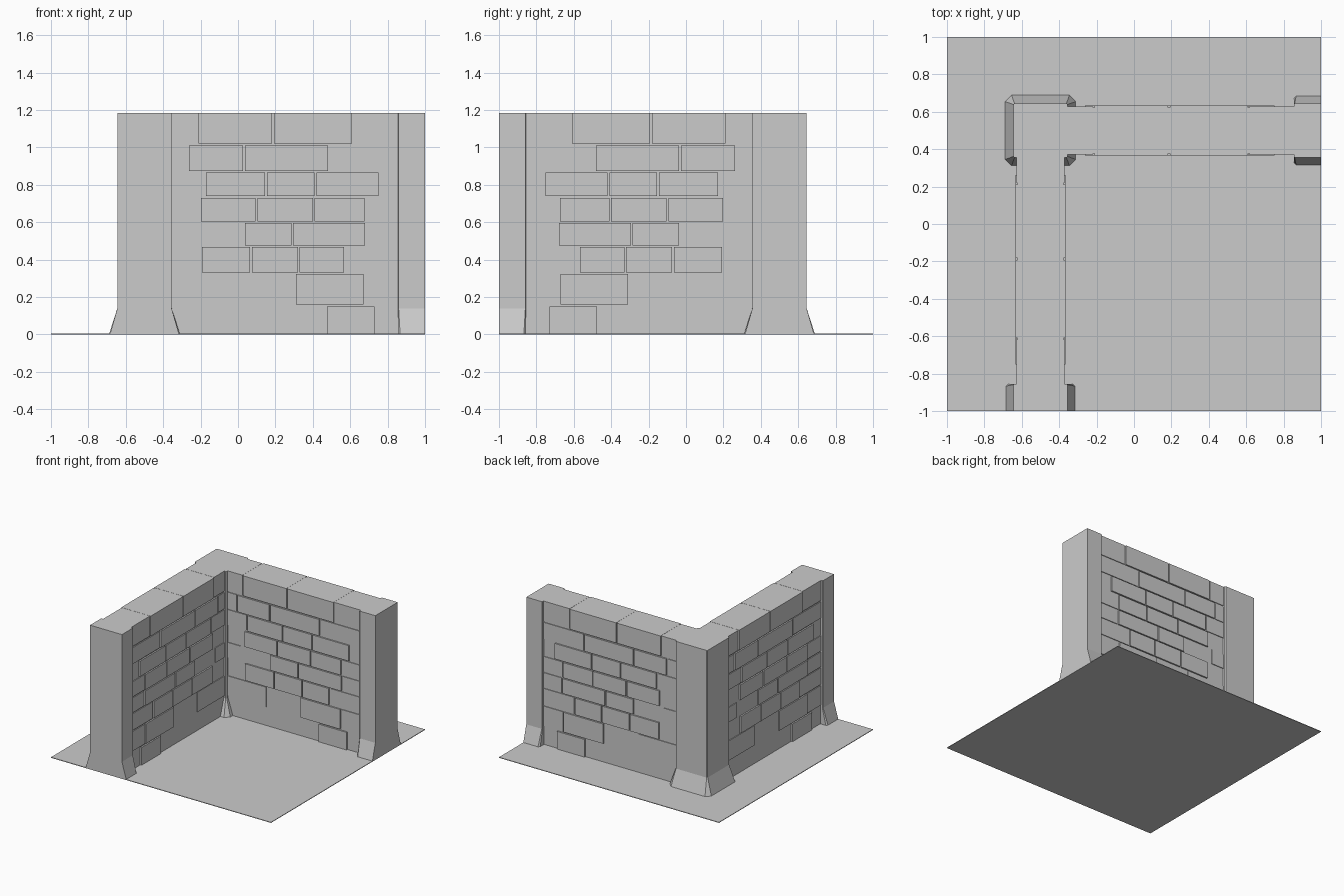
import bpy, bmesh

if "Cube" in bpy.data.objects:
    bpy.data.objects.remove(bpy.data.objects["Cube"])

H = 1.185          # wall height
FLARE = 0.14       # height of the flared post foot

def add_box(bm, x0, x1, y0, y1, z0, z1):
    v = bmesh.ops.create_cube(bm, size=1)["verts"]
    bmesh.ops.scale(bm, vec=(x1 - x0, y1 - y0, z1 - z0), verts=v)
    bmesh.ops.translate(bm, vec=((x0 + x1) / 2, (y0 + y1) / 2, (z0 + z1) / 2), verts=v)

def loft(bm, rings):
    """Skin a stack of equal-length point rings and cap both ends."""
    vs = [[bm.verts.new(p) for p in r] for r in rings]
    n = len(vs[0])
    for a, b in zip(vs, vs[1:]):
        for i in range(n):
            j = (i + 1) % n
            bm.faces.new((a[i], a[j], b[j], b[i]))
    bm.faces.new(vs[0][::-1])
    bm.faces.new(vs[-1])

def finish(bm, name, flip=False):
    """Create the object; flip reflects it onto the other leg of the L."""
    if flip:
        for v in bm.verts:
            v.co.x, v.co.y = -v.co.y, -v.co.x
    bmesh.ops.recalc_face_normals(bm, faces=bm.faces[:])
    me = bpy.data.meshes.new(name)
    bm.to_mesh(me)
    bm.free()
    ob = bpy.data.objects.new(name, me)
    bpy.context.collection.objects.link(ob)

# Floor slab
bm = bmesh.new()
add_box(bm, -1, 1, -1, 1, 0, 0.005)
finish(bm, "floor")

# Corner post: chamfered square with a flared foot
def octagon(h, c, z):
    pts = [(h, -h + c), (h, h - c), (h - c, h), (-h + c, h),
           (-h, h - c), (-h, -h + c), (-h + c, -h), (h - c, -h)]
    return [(x - 0.5, y + 0.5, z) for x, y in pts]

bm = bmesh.new()
loft(bm, [octagon(0.19, 0.035, 0), octagon(0.145, 0.006, FLARE), octagon(0.145, 0.006, H)])
finish(bm, "corner_post")

# Brick courses: z bottom, z top, brick spans along the wall
L, R = -0.355, 0.858
COURSES = [
    (1.02, H, [(L, -0.22), (-0.212, 0.183), (0.192, 0.61), (0.618, R)]),
    (0.875, 1.01, [(L, -0.275), (-0.263, 0.027), (0.037, 0.48), (0.49, R)]),
    (0.74, 0.867, [(L, -0.185), (-0.172, 0.145), (0.154, 0.41), (0.42, 0.75)]),
    (0.605, 0.73, [(-0.198, 0.093), (0.105, 0.4), (0.408, 0.675), (0.683, R)]),
    (0.475, 0.597, [(L, -0.24), (0.038, 0.285), (0.295, 0.68), (0.69, R)]),
    (0.33, 0.467, [(-0.193, 0.065), (0.075, 0.32), (0.33, 0.567), (0.577, R)]),
    (0.16, 0.322, [(L, -0.005), (0.31, 0.67), (0.678, R)]),
    (0.0, 0.15, [(0.477, 0.73)]),
]

def end_ring(h, c, z):
    return [(x, 0.5 + y, z) for x, y in
            [(1, -h), (1, h), (0.855 + c, h), (0.855, h - c), (0.855, -h + c), (0.855, -h)
             if c == 0 else (0.855 + c, -h)]]

for flip, side in ((False, "back"), (True, "left")):
    # Mortar core
    bm = bmesh.new()
    add_box(bm, -0.45, 0.95, 0.378, 0.622, 0, H - 0.001)
    finish(bm, side + "_wall_core", flip)

    # Bricks, running through the wall so both faces show them
    bm = bmesh.new()
    for z0, z1, spans in COURSES:
        for x0, x1 in spans:
            d = 0.128 if x0 == L or x1 == R else 0.134
            add_box(bm, x0, x1, 0.5 - d, 0.5 + d, z0, z1)
    finish(bm, side + "_wall_bricks", flip)

    # End post with flared foot
    bm = bmesh.new()
    loft(bm, [end_ring(0.185, 0.012, 0), end_ring(0.145, 0.004, FLARE), end_ring(0.145, 0.004, H)])
    finish(bm, side + "_end_post", flip)
